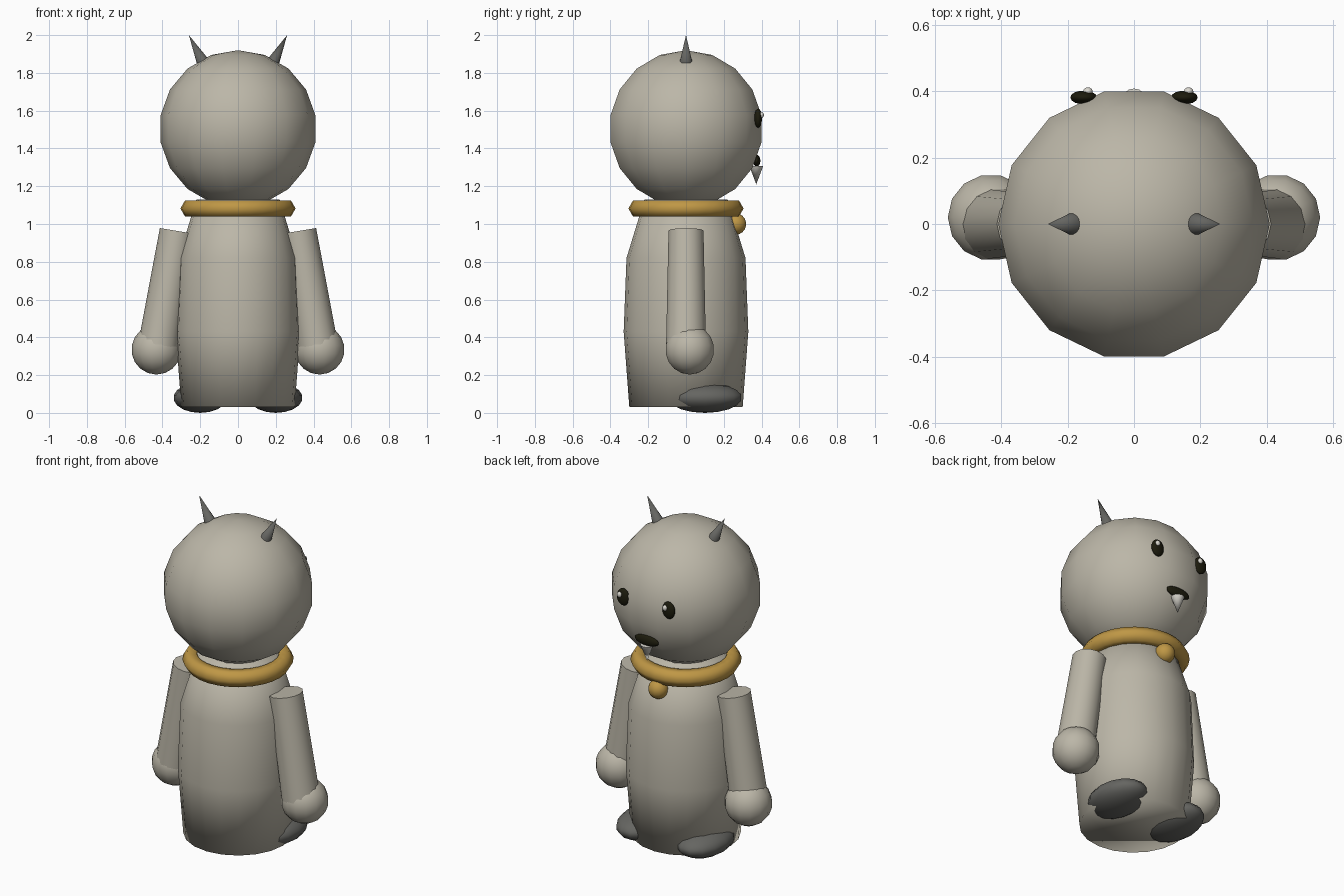
import bpy
from math import pi, radians
from mathutils import Vector

old = bpy.data.objects.get("Cube")
if old:
    bpy.data.objects.remove(old, do_unlink=True)


def material(name, r, g, b):
    m = bpy.data.materials.new(name)
    m.use_nodes = True
    m.diffuse_color = (r, g, b, 1)
    node = next(n for n in m.node_tree.nodes if n.type == "BSDF_PRINCIPLED")
    node.inputs["Base Color"].default_value = (r, g, b, 1)
    node.inputs["Roughness"].default_value = 0.7
    return m


fur = material("warm grey fur", 0.50, 0.47, 0.39)
dark = material("dark grey", 0.13, 0.13, 0.12)
gold = material("gold", 0.52, 0.31, 0.06)
black = material("near black", 0.012, 0.011, 0.004)
ivory = material("ivory", 0.70, 0.68, 0.62)


def finish(name, mat, angle=None):
    """Name, colour and smooth the active object."""
    ob = bpy.context.object
    ob.name = name
    ob.data.materials.append(mat)
    if angle is None:
        bpy.ops.object.shade_smooth()
    else:
        bpy.ops.object.shade_smooth_by_angle(angle=radians(angle))
    return ob


def ellipsoid(name, mat, centre, size, segments=14, rings=9):
    bpy.ops.mesh.primitive_uv_sphere_add(
        segments=segments, ring_count=rings, radius=1, location=centre)
    ob = finish(name, mat)
    # Turn the seam to the y axis, then stretch to the half sizes
    ob.rotation_euler.z = pi / 2
    ob.scale = (size[1], size[0], size[2])
    return ob


def cone(name, mat, start, end, r1, r2, sides=14):
    start, end = Vector(start), Vector(end)
    axis = end - start
    bpy.ops.mesh.primitive_cone_add(
        vertices=sides, radius1=r1, radius2=r2, depth=axis.length,
        location=(start + end) / 2,
        rotation=axis.to_track_quat("Z", "Y").to_euler())
    return finish(name, mat, 50)


# Body: stacked rings turned from a short profile
def lathe(name, mat, profile, sides=20):
    bpy.ops.mesh.primitive_circle_add(vertices=sides, radius=1)
    ob = bpy.context.object
    me = ob.data
    ring = [v.co.copy() for v in me.vertices]
    verts = [(p.x * r, p.y * r, z) for r, z in profile for p in ring]
    faces = []
    for k in range(len(profile) - 1):
        for i in range(sides):
            j = (i + 1) % sides
            a, b = k * sides, (k + 1) * sides
            faces.append((a + i, a + j, b + j, b + i))
    top = (len(profile) - 1) * sides
    faces.append(tuple(reversed(range(sides))))
    faces.append(tuple(range(top, top + sides)))
    me.clear_geometry()
    me.from_pydata(verts, [], faces)
    return finish(name, mat)


lathe("body", fur, [(0.30, 0.03), (0.33, 0.43), (0.315, 0.82), (0.22, 1.13)])

# Head
ellipsoid("head", fur, (0, 0, 1.504), (0.416, 0.416, 0.416))

# Collar and bell
bpy.ops.mesh.primitive_torus_add(
    major_segments=28, minor_segments=6, major_radius=0.255,
    minor_radius=0.05, location=(0, 0, 1.082))
finish("collar", gold)
ellipsoid("bell", gold, (0, 0.263, 1.0), (0.057, 0.057, 0.057))

# Paired parts
for side, s in (("left", 1), ("right", -1)):
    cone(side + "_horn", dark, (s * 0.178, 0, 1.842), (s * 0.26, 0, 2.0), 0.037, 0)
    cone(side + "_arm", fur, (s * 0.42, 0, 0.36), (s * 0.32, 0, 0.963), 0.108, 0.095)
    ellipsoid(side + "_hand", fur, (s * 0.432, 0.02, 0.335), (0.132, 0.132, 0.132))
    ellipsoid(side + "_foot", dark, (s * 0.2, 0.1, 0.08), (0.142, 0.2, 0.08))
    ellipsoid(side + "_eye", black, (s * 0.152, 0.382, 1.56), (0.041, 0.021, 0.051))
    # Both glints sit on the same side of their eyes
    ellipsoid(side + "_eye_glint", ivory, (s * 0.152 + 0.013, 0.4, 1.577),
              (0.015, 0.013, 0.017), 10, 7)

# Mouth and tooth
ellipsoid("mouth", black, (0, 0.374, 1.335), (0.08, 0.02, 0.031))
cone("tooth", ivory, (0, 0.372, 1.308), (0, 0.372, 1.21), 0.037, 0)
